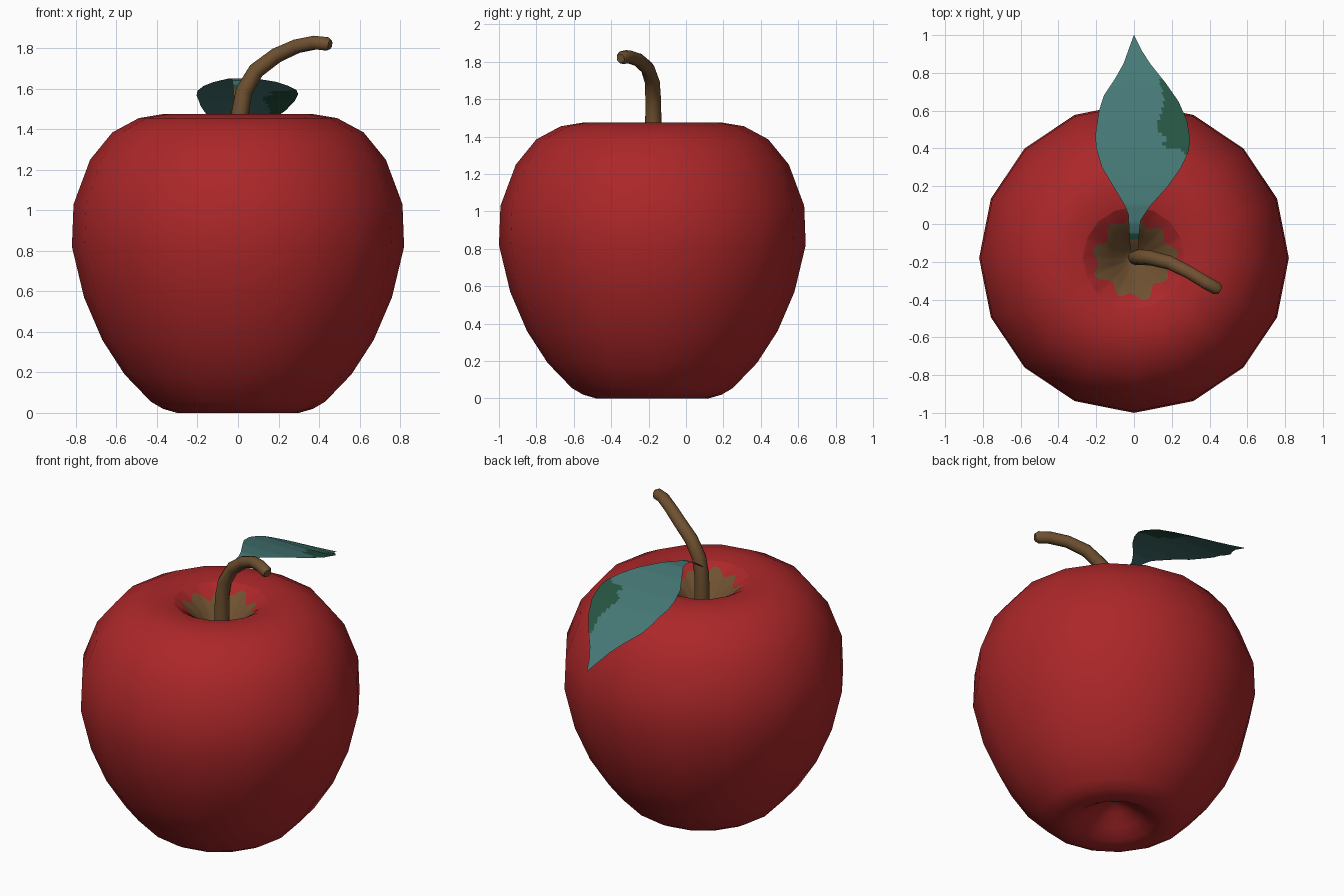
import bpy, bmesh, math

if "Cube" in bpy.data.objects:
    bpy.data.objects.remove(bpy.data.objects["Cube"])

CY = -0.18  # apple axis in y
SIDES = 16


def material(name, rgb):
    m = bpy.data.materials.new(name)
    m.diffuse_color = (*rgb, 1)
    m.use_nodes = True
    m.node_tree.nodes["Principled BSDF"].inputs["Base Color"].default_value = m.diffuse_color
    return m


RED = material("apple red", (0.41, 0.02, 0.022))
BROWN = material("stem brown", (0.16, 0.082, 0.03))
TEAL = material("leaf teal", (0.06, 0.19, 0.18))
GREEN = material("leaf dark green", (0.02, 0.09, 0.055))


def lerp(table, t):
    """Piecewise linear lookup in a list of (key, value)."""
    if t <= table[0][0]:
        return table[0][1]
    for (a, va), (b, vb) in zip(table, table[1:]):
        if t <= b:
            return va + (vb - va) * (t - a) / (b - a)
    return table[-1][1]


def finish(name, bm, mats, recalc=True):
    if recalc:
        bmesh.ops.recalc_face_normals(bm, faces=bm.faces)
    me = bpy.data.meshes.new(name)
    for f in bm.faces:
        f.smooth = True
    bm.to_mesh(me)
    bm.free()
    for m in mats:
        me.materials.append(m)
    ob = bpy.data.objects.new(name, me)
    bpy.context.collection.objects.link(ob)
    return ob


def skin(bm, rings, closed=True):
    """Bridge successive rows of vertices; returns faces with row index."""
    out = []
    for j, (a, b) in enumerate(zip(rings, rings[1:])):
        n = len(a)
        for i in range(n if closed else n - 1):
            k = (i + 1) % n
            out.append((j, bm.faces.new((a[i], a[k], b[k], b[i]))))
    return out


# Apple body: 16-sided lathe, from the bottom dimple to the upper hollow
profile = [(0.02, 0.145), (0.08, 0.115), (0.16, 0.06), (0.23, 0.015), (0.30, 0.0),
           (0.37, 0.02), (0.43, 0.055), (0.56, 0.19), (0.67, 0.36), (0.76, 0.57),
           (0.82, 0.82), (0.812, 1.03), (0.73, 1.25), (0.62, 1.385), (0.49, 1.455),
           (0.37, 1.475), (0.27, 1.455)]
bm = bmesh.new()
rings = [[bm.verts.new((r * math.cos(math.tau * i / SIDES),
                        CY + r * math.sin(math.tau * i / SIDES), z))
          for i in range(SIDES)] for r, z in profile]
skin(bm, rings)
cap = bm.faces.new(rings[0])
cap.material_index = 1  # dark spot in the bottom dimple
finish("apple_body", bm, [RED, GREEN])

# Stem hollow: finer mesh so the brown patch gets a ragged outline
hollow = [(0.0, 1.20), (0.06, 1.25), (0.12, 1.33), (0.18, 1.395), (0.22, 1.428), (0.27, 1.455)]
N = SIDES * 5
bm = bmesh.new()


def hollow_ring(radius):
    ring = []
    for i in range(N):
        a = math.tau * i / N
        local = (a % (math.tau / SIDES)) - math.pi / SIDES
        flat = math.cos(math.pi / SIDES) / math.cos(local)  # follow the 16 sides
        r = radius(a)
        ring.append(bm.verts.new((r * flat * math.cos(a), CY + r * flat * math.sin(a),
                                  lerp(hollow, r))))
    return ring


def ragged(a):
    return 0.203 + 0.022 * math.sin(9 * a + 0.5) + 0.012 * math.sin(4 * a + 1)


rows = [hollow_ring(f) for f in (lambda a: 0.27, ragged, lambda a: 0.12,
                                 lambda a: 0.06, lambda a: 0.01)]
for j, f in skin(bm, rows):
    f.material_index = 0 if j == 0 else 1
bm.faces.new(rows[-1]).material_index = 1
bm.normal_update()
for f in bm.faces:
    if f.normal.z < 0:
        f.normal_flip()
finish("stem_hollow", bm, [RED, BROWN], recalc=False)

# Stem: tapered bevelled curve
path = [(0.01, -0.175, 1.19, 1.1), (0.01, -0.175, 1.48, 1.08), (0.03, -0.175, 1.59, 1.05),
        (0.09, -0.18, 1.69, 1.0), (0.19, -0.205, 1.765, 0.95), (0.29, -0.255, 1.81, 0.9),
        (0.38, -0.31, 1.828, 0.9), (0.435, -0.34, 1.822, 0.9), (0.455, -0.35, 1.818, 0.6)]
cu = bpy.data.curves.new("stem", "CURVE")
cu.dimensions = "3D"
cu.bevel_depth = 0.04
cu.bevel_resolution = 2
cu.use_fill_caps = True
sp = cu.splines.new("POLY")
sp.points.add(len(path) - 1)
for p, (x, y, z, r) in zip(sp.points, path):
    p.co = (x, y, z, 1)
    p.radius = r
sp.use_smooth = True
cu.materials.append(BROWN)
bpy.context.collection.objects.link(bpy.data.objects.new("stem", cu))

# Leaf: single curved sheet, outline given by left and right edges along y
height = [(-0.15, 1.55), (-0.1, 1.59), (-0.05, 1.62), (0.0, 1.64), (0.1, 1.65),
          (0.22, 1.633), (0.4, 1.59), (0.55, 1.54), (0.73, 1.455), (1.0, 1.32)]
left = [(-0.15, -0.02), (-0.05, -0.025), (0.05, -0.03), (0.1, -0.05), (0.2, -0.11),
        (0.3, -0.17), (0.4, -0.2), (0.47, -0.205), (0.6, -0.185), (0.68, -0.16),
        (0.77, -0.10), (0.85, -0.055), (0.92, -0.03), (1.0, -0.001)]
right = [(-0.15, 0.025), (-0.05, 0.028), (0.02, 0.035), (0.1, 0.09), (0.2, 0.18),
         (0.3, 0.25), (0.38, 0.288), (0.45, 0.297), (0.55, 0.28), (0.65, 0.235),
         (0.75, 0.165), (0.85, 0.085), (0.92, 0.04), (1.0, 0.001)]
blotch = [(0.37, 0.28), (0.40, 0.24), (0.41, 0.15), (0.46, 0.17), (0.5, 0.12),
          (0.55, 0.13), (0.63, 0.16), (0.7, 0.15), (0.77, 0.13)]
bm = bmesh.new()
ROWS, COLS = 69, 24
grid = []
for j in range(ROWS + 1):
    y = -0.15 + 1.15 * j / ROWS
    a, b = lerp(left, y), lerp(right, y)
    grid.append([bm.verts.new((a + (b - a) * i / COLS, y, lerp(height, y)))
                 for i in range(COLS + 1)])
for j, f in skin(bm, grid, closed=False):
    c = f.calc_center_median()
    if c.y < -0.08:
        f.material_index = 2  # leaf stalk
    elif c.y < -0.045 or (0.37 < c.y < 0.77 and c.x > lerp(blotch, c.y)):
        f.material_index = 1  # dark patch
finish("leaf", bm, [TEAL, GREEN, BROWN], recalc=False)
